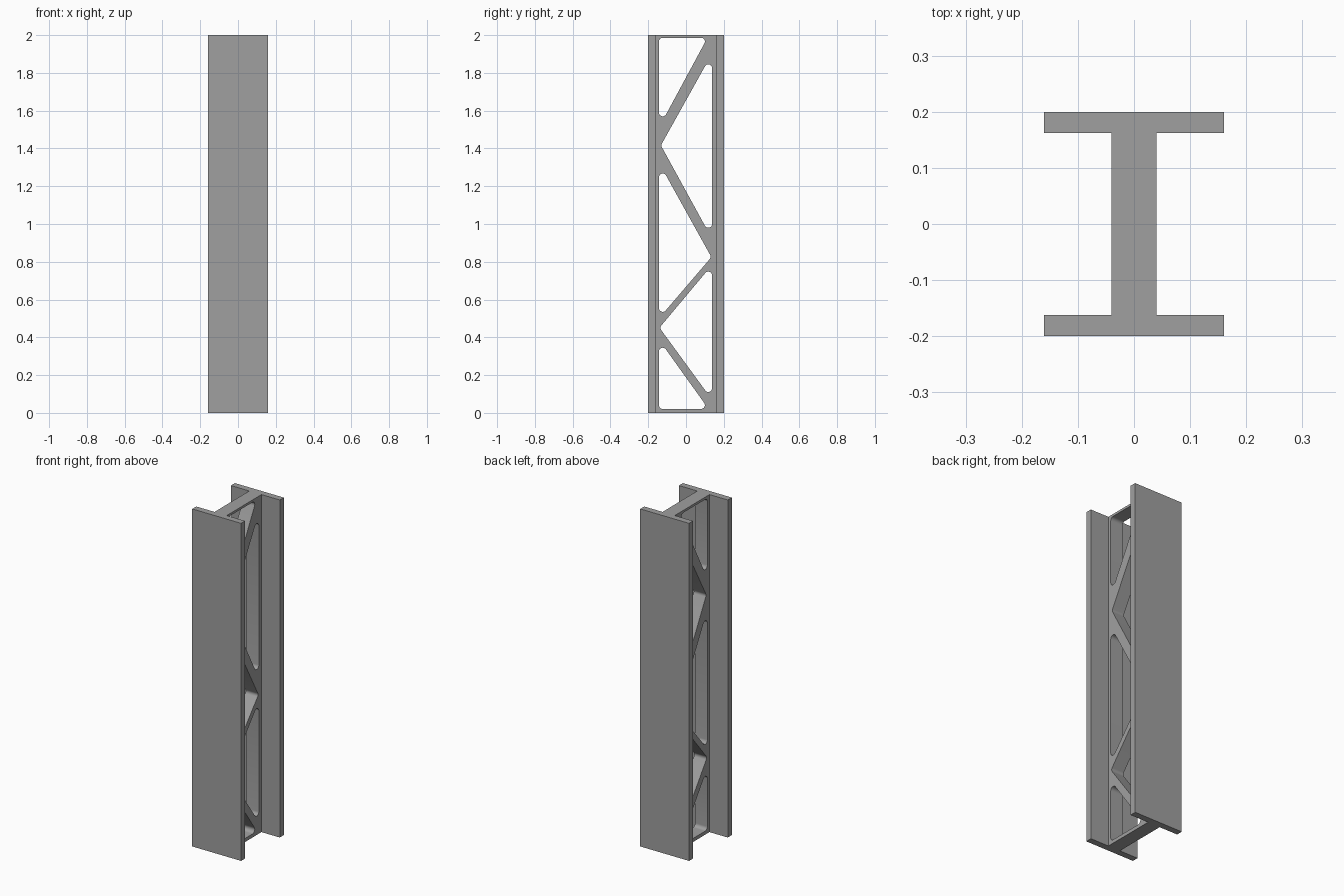
import bpy, bmesh, math
from mathutils import Vector

cube = bpy.data.objects.get("Cube")
if cube:
    bpy.data.objects.remove(cube, do_unlink=True)

HEIGHT = 2.0
FLANGE_X, FLANGE_Y = 0.16, 0.2     # half sizes of the section
WEB_X, WEB_Y = 0.04, 0.1625        # half sizes of the web
FILLET = 0.02

steel = bpy.data.materials.new("steel_grey")
steel.use_nodes = True
colour = (0.35, 0.35, 0.35, 1)
steel.diffuse_color = colour
steel.node_tree.nodes["Principled BSDF"].inputs["Base Color"].default_value = colour


def prisms(name, outlines, offset):
    """Extrude each closed outline along offset into one solid object."""
    bm = bmesh.new()
    for outline in outlines:
        face = bm.faces.new([bm.verts.new(p) for p in outline])
        result = bmesh.ops.extrude_face_region(bm, geom=[face], use_keep_orig=True)
        moved = [v for v in result["geom"] if isinstance(v, bmesh.types.BMVert)]
        bmesh.ops.translate(bm, verts=moved, vec=offset)
    bmesh.ops.recalc_face_normals(bm, faces=bm.faces)
    mesh = bpy.data.meshes.new(name)
    bm.to_mesh(mesh)
    bm.free()
    mesh.materials.append(steel)
    obj = bpy.data.objects.new(name, mesh)
    bpy.context.collection.objects.link(obj)
    return obj


def rounded_triangle(centres, steps=8):
    """Outline around three fillet centres given as (y, z), counter-clockwise."""
    pts = [Vector(c) for c in centres]
    outline = []
    for i, c in enumerate(pts):
        before, after = c - pts[i - 1], pts[(i + 1) % 3] - c
        start = math.atan2(-before.x, before.y)
        sweep = (math.atan2(-after.x, after.y) - start) % math.tau
        for k in range(steps + 1):
            a = start + sweep * k / steps
            outline.append((-0.2, c.x + FILLET * math.cos(a), c.y + FILLET * math.sin(a)))
    return outline


# I-section beam: a quarter profile mirrored into the full outline
quarter = [(FLANGE_X, FLANGE_Y), (FLANGE_X, WEB_Y), (WEB_X, WEB_Y)]
right_half = quarter + [(x, -y) for x, y in reversed(quarter)]
section = right_half + [(-x, y) for x, y in reversed(right_half)]
beam = prisms("lattice_beam", [[(x, y, 0) for x, y in section]], (0, 0, HEIGHT))

# Triangular web openings, alternating sides from top to bottom
L, R = -0.123, 0.118
openings = [
    [(L, 1.966), (L, 1.59), (0.08, 1.966)],
    [(R, 1.825), (-0.11, 1.416), (R, 1.0)],
    [(L, 1.247), (L, 0.555), (0.11, 0.827)],
    [(R, 0.728), (-0.115, 0.45), (R, 0.131)],
    [(L, 0.325), (L, 0.041), (0.08, 0.041)],
]
cutter = prisms("web_opening_cutter", [rounded_triangle(o) for o in openings], (0.4, 0, 0))
cutter.hide_render = True

# Cut the openings and remove the helper
cut = beam.modifiers.new("web_openings", "BOOLEAN")
cut.operation = "DIFFERENCE"
cut.solver = "EXACT"
cut.object = cutter
bpy.ops.object.select_all(action="DESELECT")
beam.select_set(True)
bpy.context.view_layer.objects.active = beam
bpy.ops.object.modifier_apply(modifier=cut.name)
bpy.data.objects.remove(cutter, do_unlink=True)

# Smooth fillets, crisp edges
bpy.ops.object.shade_smooth_by_angle(angle=math.radians(30))
